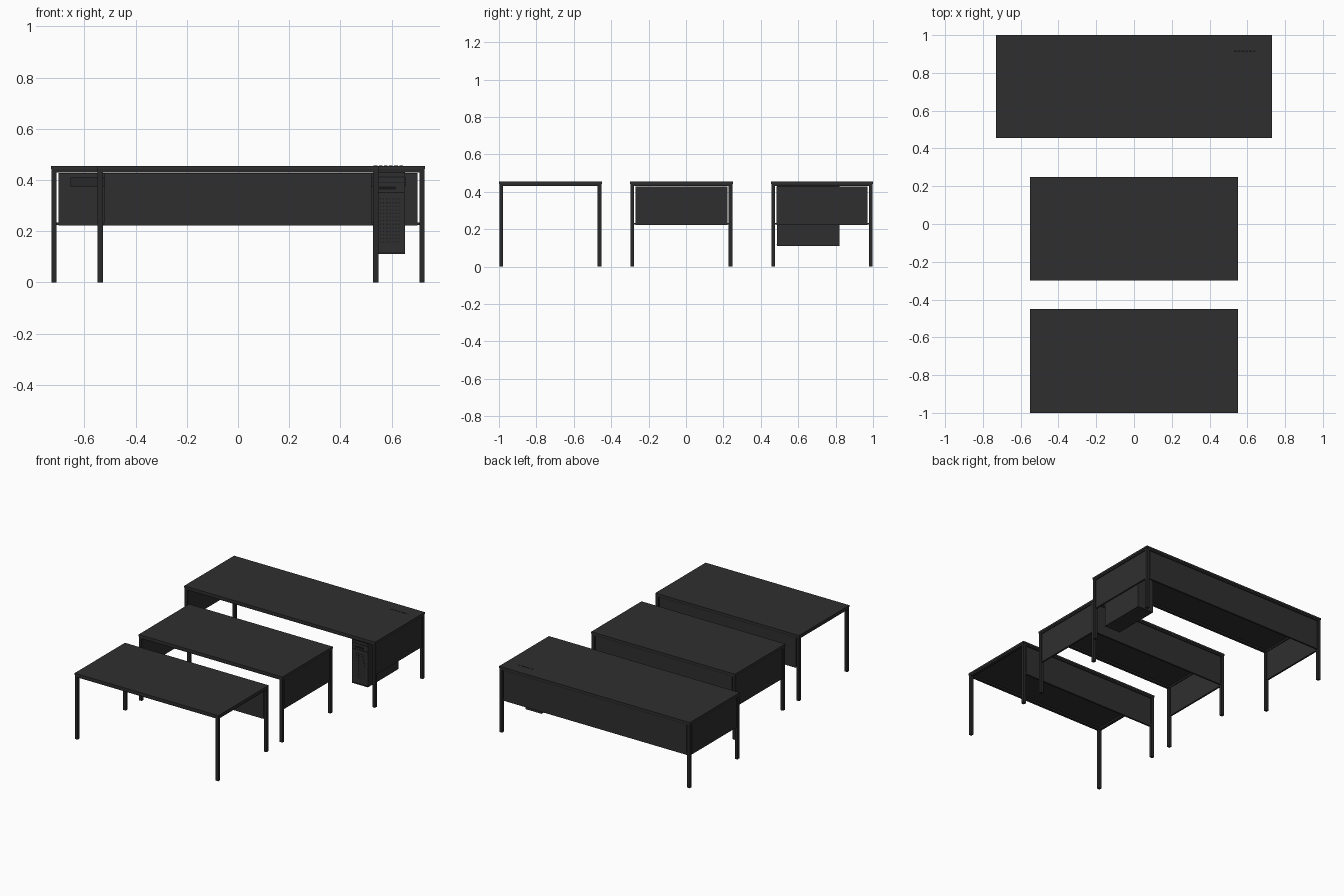
import bpy, bmesh
from mathutils import Vector

if "Cube" in bpy.data.objects:
    bpy.data.objects.remove(bpy.data.objects["Cube"])


def material(name, value):
    m = bpy.data.materials.new(name)
    m.diffuse_color = (value, value, value, 1)
    m.use_nodes = True
    m.node_tree.nodes["Principled BSDF"].inputs["Base Color"].default_value = m.diffuse_color
    return m


TOP = material("charcoal laminate", 0.028)
FRAME = material("dark metal", 0.021)
TRIM = material("near black", 0.008)


def boxes(name, spans, mat):
    """One object from several boxes given as (x0, x1, y0, y1, z0, z1)."""
    bm = bmesh.new()
    for x0, x1, y0, y1, z0, z1 in spans:
        verts = bmesh.ops.create_cube(bm, size=1)["verts"]
        for v in verts:
            v.co = Vector(((x0 + x1) / 2 + v.co.x * (x1 - x0),
                           (y0 + y1) / 2 + v.co.y * (y1 - y0),
                           (z0 + z1) / 2 + v.co.z * (z1 - z0)))
    mesh = bpy.data.meshes.new(name)
    bm.to_mesh(mesh)
    bm.free()
    mesh.materials.append(mat)
    ob = bpy.data.objects.new(name, mesh)
    bpy.context.collection.objects.link(ob)
    return ob


H, LEG, RAIL, LOW, PT = 0.455, 0.02, 0.43, 0.222, 0.012


def desk(name, hx, y0, y1, side_panels):
    # Table top with a slim frame beneath its edge
    boxes(name + "_top", [(-hx, hx, y0, y1, 0.442, H)], TOP)
    e = 0.002
    x, a, b = hx - e, y0 + e, y1 - e
    rails = [(-x, x, a, a + LEG, RAIL, 0.442), (-x, x, b - LEG, b, RAIL, 0.442)]
    for s in (-1, 1):
        xs = sorted((s * x, s * (x - LEG)))
        rails.append((*xs, a + LEG, b - LEG, RAIL, 0.442))
    boxes(name + "_frame", rails, FRAME)

    # Four square legs
    legs = []
    for s in (-1, 1):
        xs = sorted((s * x, s * (x - LEG)))
        legs += [(*xs, a, a + LEG, 0, RAIL), (*xs, b - LEG, b, 0, RAIL)]
    boxes(name + "_legs", legs, FRAME)

    # Back privacy panel, set a little in from the legs
    gap = LEG + 0.007
    pad = (LEG - PT) / 2
    yb = b - pad
    boxes(name + "_back_panel",
          [(-x + gap, x - gap, yb - PT, yb, LOW, RAIL - 0.002)], TOP)
    clips = []
    for s in (-1, 1):
        xs = sorted((s * (x - LEG), s * (x - gap)))
        clips.append((*xs, yb - PT, yb, LOW + 0.002, LOW + 0.012))

    # Side panels
    if side_panels:
        spans = []
        for s in (-1, 1):
            xs = sorted((s * (x - pad), s * (x - pad - PT)))
            spans.append((*xs, a + gap, b - gap, LOW, RAIL - 0.002))
            clips.append((*xs, a + LEG, a + gap, LOW + 0.002, LOW + 0.012))
            clips.append((*xs, b - gap, b - LEG, LOW + 0.002, LOW + 0.012))
        boxes(name + "_side_panels", spans, TOP)
    boxes(name + "_panel_clips", clips, FRAME)


desk("front_desk", 0.55, -1.0, -0.45, False)
desk("middle_desk", 0.55, -0.30, 0.25, True)
desk("back_desk", 0.73, 0.455, 1.0, True)

# Computer tower hung beneath the back desk
X0, X1, YF = 0.53, 0.653, 0.487
boxes("computer_tower", [(X0, X1, YF, 0.82, 0.11, RAIL)], TOP)
boxes("tower_drive_bays", [(X0 + 0.01, X1 - 0.005, YF - 0.002, YF, z, z + 0.003)
                           for z in (0.41, 0.39, 0.35, 0.116)]
      + [(X0 + 0.02, X1 - 0.035, YF - 0.002, YF, 0.362, 0.374)], TRIM)
boxes("tower_grille", [(X0 + 0.025 + i * 0.012, X0 + 0.029 + i * 0.012, YF - 0.001, YF,
                        0.155 + j * 0.014, 0.159 + j * 0.014)
                       for i in range(7) for j in range(13)], TRIM)

# Cable tray along the back, and its outlet slots in the top
boxes("cable_tray", [(-0.655, 0.655, 0.87, 0.96, 0.375, 0.38),
                     (-0.655, 0.655, 0.87, 0.875, 0.38, 0.41),
                     (-0.655, 0.655, 0.955, 0.96, 0.38, 0.41)], FRAME)
boxes("outlet_slots", [(0.53 + i * 0.02, 0.544 + i * 0.02, 0.911, 0.919, H - 0.002, H + 0.001)
                       for i in range(6)], TRIM)
